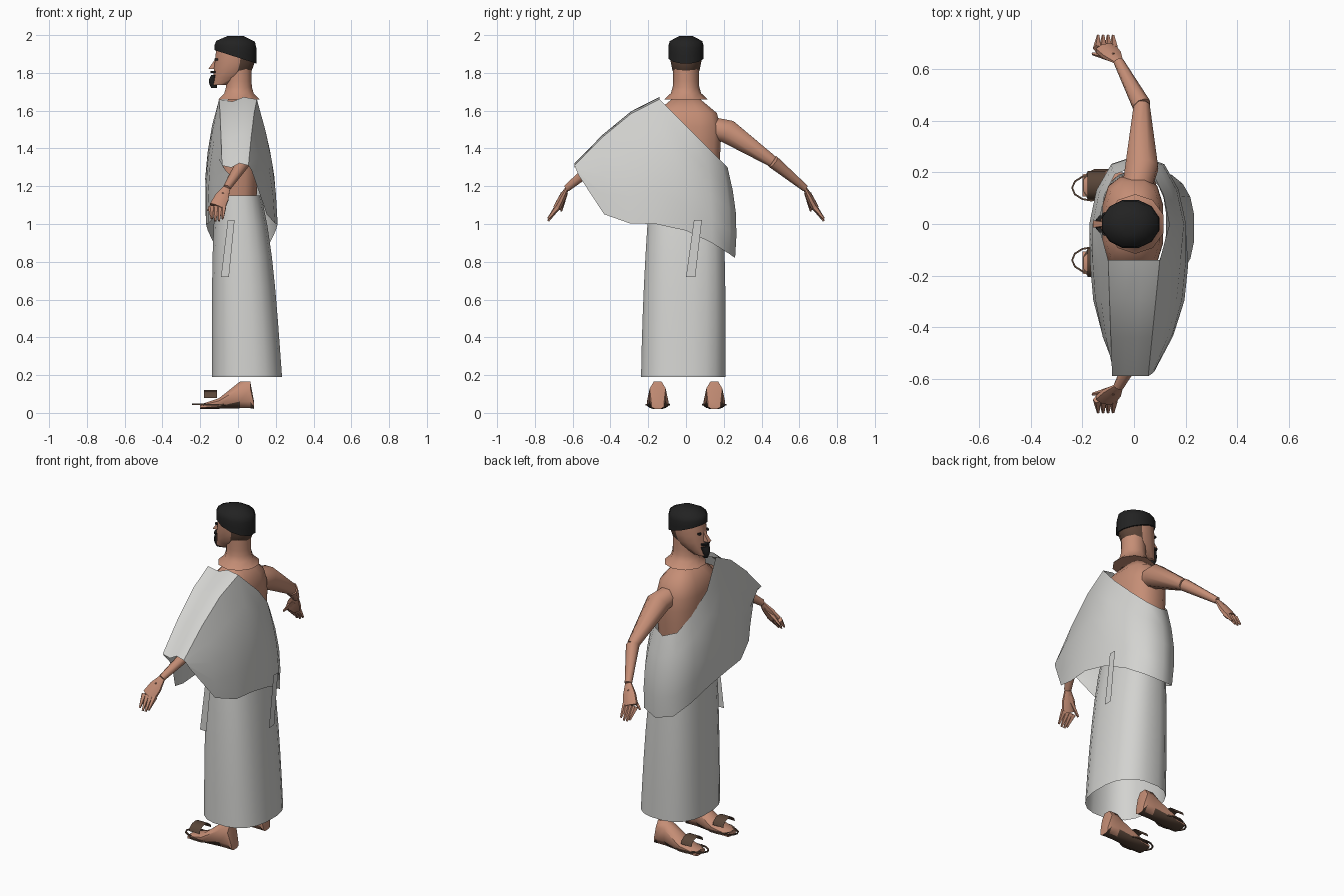
import bpy, bmesh, math
from mathutils import Vector

if "Cube" in bpy.data.objects:
    bpy.data.objects.remove(bpy.data.objects["Cube"])


def material(name, red, green, blue):
    mat = bpy.data.materials.new(name)
    colour = (red, green, blue, 1)
    mat.diffuse_color = colour
    mat.use_nodes = True
    bsdf = next(n for n in mat.node_tree.nodes if n.type == 'BSDF_PRINCIPLED')
    bsdf.inputs["Base Color"].default_value = colour
    return mat


SKIN = material("skin", .56, .27, .18)
CLOTH = material("white cloth", .65, .65, .63)
HAIR = material("black hair", .016, .016, .016)
STUBBLE = material("cropped hair", .11, .06, .04)
LEATHER = material("sandal leather", .1, .06, .04)


def steps(count):
    """Even parameters from zero to one."""
    return [i / count for i in range(count + 1)]


def power(value, exponent):
    return math.copysign(abs(value) ** exponent, value)


def loft(name, rings, materials, closed=True, caps=True, rule=None):
    """Bridge rows of points into one surface, smooth except at sharp edges."""
    bm = bmesh.new()
    rows = [[bm.verts.new(point) for point in ring] for ring in rings]
    count = len(rows[0])
    for lower, upper in zip(rows, rows[1:]):
        for i in range(count if closed else count - 1):
            j = (i + 1) % count
            bm.faces.new((lower[i], lower[j], upper[j], upper[i]))
    if caps:
        bm.faces.new(rows[0][::-1])
        bm.faces.new(rows[-1])
    bmesh.ops.recalc_face_normals(bm, faces=bm.faces)
    if rule:
        for face in bm.faces:
            face.material_index = int(rule(face))
    mesh = bpy.data.meshes.new(name)
    bm.to_mesh(mesh)
    bm.free()
    for mat in materials:
        mesh.materials.append(mat)
    mesh.shade_smooth()
    mesh.set_sharp_from_angle(angle=math.radians(50))
    obj = bpy.data.objects.new(name, mesh)
    bpy.context.collection.objects.link(obj)


def oval(centre, u, v, sides=12, box=1):
    """Oval with half axes u and v; box below one squares it off."""
    points = []
    for i in range(sides):
        angle = math.tau * (i + .5) / sides
        points.append(Vector(centre) + Vector(u) * power(math.cos(angle), box)
                      + Vector(v) * power(math.sin(angle), box))
    return points


def level(z, front, back, width, y=0, sides=12, box=1, tilt=0):
    """Horizontal oval between two x positions, optionally sloping along x."""
    half = (back - front) / 2
    return oval((front + half, y, z), (half, 0, tilt * half), (0, width, 0), sides, box)


def tube(name, points, radii, mat, sides=8, flat=1):
    """Tapered limb through points."""
    points = [Vector(p) for p in points]
    rings = []
    for i, (point, radius) in enumerate(zip(points, radii)):
        along = points[min(i + 1, len(points) - 1)] - points[max(i - 1, 0)]
        v = along.cross(Vector((1, 0, 0))).normalized()
        u = v.cross(along).normalized()
        rings.append(oval(point, u * radius, v * radius * flat, sides))
    loft(name, rings, [mat])


# Torso with a slimmer waist, and a flared neck
loft("torso", [level(1.08 + .58 * t, -.13 * k, .12 * k, .195 * k, box=.7)
               for t in steps(8) for k in [1 - .6 * t ** 11 - .2 * (1 - t) ** 2]], [SKIN])
loft("neck", [level(1.66 + .16 * t, -r, r + .01, r * 1.05, sides=10)
              for t in steps(5) for r in [.065 + .045 * (1 - t) ** 6]], [SKIN])


# Head with a narrow jaw and cropped nape
def is_nape(face):
    centre = face.calc_center_median()
    return 1.78 < centre.z < 1.9 and centre.x > 0


loft("head", [level(1.735 + .2 * t, -.14 + .022 * t, .095 - .135 * (1 - t) ** 4,
                    .087 - .057 * (1 - t) ** 3) for t in steps(5)],
     [SKIN, STUBBLE], rule=is_nape)

# Cap of hair, lower at the back
loft("hair", [level(1.885 + .11 * t, -.013 - .115 * k, -.013 + .115 * k, .097 * k,
                    tilt=-.32 * (1 - t) ** 2)
              for t in steps(4) for k in [math.sqrt(1 - .85 * t ** 6)]], [HAIR])

# Face details
loft("nose", [level(1.82 + .06 * t, -.168 + .05 * t, -.1, .02 - .01 * t, sides=4)
              for t in steps(1)], [SKIN])
loft("goatee", [level(1.72 + .07 * t, -.142 - .013 * math.sin(math.pi * t), -.11, .01 + .025 * t)
                for t in steps(3)], [HAIR])
loft("moustache", [level(1.8 + .01 * t, -.148, -.11, .035, sides=8)
                   for t in steps(1)], [HAIR])

for side, label in ((1, "right"), (-1, "left")):
    def place(x, y, z):
        return Vector((x, y * side, z))

    loft(label + "_eye", [level(1.865 + .01 * t, -.125, -.1, .01, side * .036, sides=6)
                          for t in steps(1)], [HAIR])

    # Arm reaching out and slightly forward
    shoulder, elbow = place(.03, .22, 1.49), place(.03, .46, 1.33)
    wrist, knuckles = place(-.06, .63, 1.19), place(-.11, .68, 1.09)
    tube(label + "_upper_arm", [place(.01, .14, 1.51), shoulder, elbow], (.06, .068, .033), SKIN)
    tube(label + "_forearm", [elbow, wrist], (.037, .02), SKIN)

    # Hand with spread fingers
    tube(label + "_palm", [wrist, wrist.lerp(knuckles, .5), knuckles],
         (.02, .04, .045), SKIN, flat=.5)
    for i, spread in enumerate((-1.5, -.5, .5, 1.5)):
        base = knuckles + Vector((.022 * spread, 0, 0))
        tip = base + place(-.003 * spread, .05, -.08 + .012 * abs(spread))
        tube(f"{label}_finger_{i + 1}", [base, tip], (.017, .006), SKIN, 5)
    tube(label + "_thumb", [wrist.lerp(knuckles, .3), place(-.16, .66, 1.07)],
         (.02, .006), SKIN, 5)

    # Foot from heel to toes, with a leather underside
    sections = ((.085, .06, .035), (.065, .17, .045), (.01, .17, .045), (-.1, .08, .06), (-.2, .045, .045))
    loft(label + "_foot", [oval(place(x, .15, .01 + top / 2), (0, width, 0),
                                (0, 0, top / 2 - .01), 8, .8)
                           for x, top, width in sections],
         [SKIN, LEATHER], rule=lambda face: face.normal.z < -.6)

    # Sandal: sole, loop round the toes and strap over the instep
    loft(label + "_sole", [level(.038 + .008 * t, -.2, -.05, .066, side * .15, box=.8)
                           for t in steps(1)], [LEATHER])
    angles = [math.pi * t for t in steps(6)]
    tube(label + "_toe_loop", [place(-.16 - .08 * math.sin(a), .14 + .05 * math.cos(a), .045)
                               for a in angles], [.005] * len(angles), LEATHER, 4)
    loft(label + "_strap", [[place(x, .15 + .055 * math.cos(a), .08 + .04 * math.sin(a))
                             for a in angles] for x in (-.18, -.11)],
         [LEATHER], closed=False, caps=False)

# Long skirt, open at the hem and drawn in at the waist
loft("skirt", [level(.19 + .96 * t, -.14 + .02 * t ** 4, .235 - .07 * t - .04 * t ** 4,
                     .225 - .03 * t ** 2, -.015 * (1 - t), sides=20, box=.8)
               for t in steps(6)], [CLOTH], caps=False)


# Wrap: the sleeve slopes down the covered arm, front and back alike
def sleeve_column(t, face):
    top = Vector((face * (.1 - .03 * t) - .015 * t, -.14 - .45 * t, 1.66 - .35 * t ** 1.4))
    bottom = Vector((.02 + face * (.19 - .13 * t * t), -.16 - .41 * t, 1 + .26 * t ** 4))
    return top, bottom


# Wrap: the body sweeps under the bare arm, sinking toward that side
def body_column(t):
    across, around = power(math.cos(math.pi * t), .7), math.sin(math.pi * t)
    top = Vector((.145 * across, -.14 + .36 * around, 1.66 - .36 * around))
    bottom = Vector((.02 + .19 * across, -.16 + .42 * around, 1 - .18 * around ** 1.7))
    return top, bottom


def drape(top, bottom):
    """One column of cloth, swelling outward between its ends."""
    middle = (top + bottom) / 2
    outward = Vector((middle.x, max(middle.y - .1, 0), 0)).normalized()
    swell = outward * .025 * min(1, 2 * (top - bottom).length)
    return [top.lerp(bottom, t) + swell * math.sin(math.pi * t) for t in steps(4)]


backs = [sleeve_column(t, 1) for t in steps(3)]
fronts = [sleeve_column(t, -1) for t in steps(3)]
body = [body_column(t) for t in steps(8)][1:-1]
loft("wrap", [drape(*column) for column in backs[::-1] + body + fronts],
     [CLOTH], closed=False, caps=False)

# Creased sleeve top joins front and back over the arm
crease = Vector((0, 0, .012))
loft("sleeve_top", [[back, back.lerp(front, .35) + crease, back.lerp(front, .65) - crease, front]
                    for (back, _), (front, _) in zip(backs, fronts)],
     [CLOTH], closed=False, caps=False)

# Loose pointed cloth ends hanging below the wrap
for name, corner, edge in (("back_tail", (.205, 0, .72), (0, .07, 0)),
                           ("side_tail", (-.09, -.23, .72), (.06, 0, 0))):
    low, width = Vector(corner), Vector(edge)
    high = low + Vector((0, 0, .3))
    loft(name, [[low, low + width * .7], [high + width * .6, high + width * 1.2]],
         [CLOTH], closed=False, caps=False)
